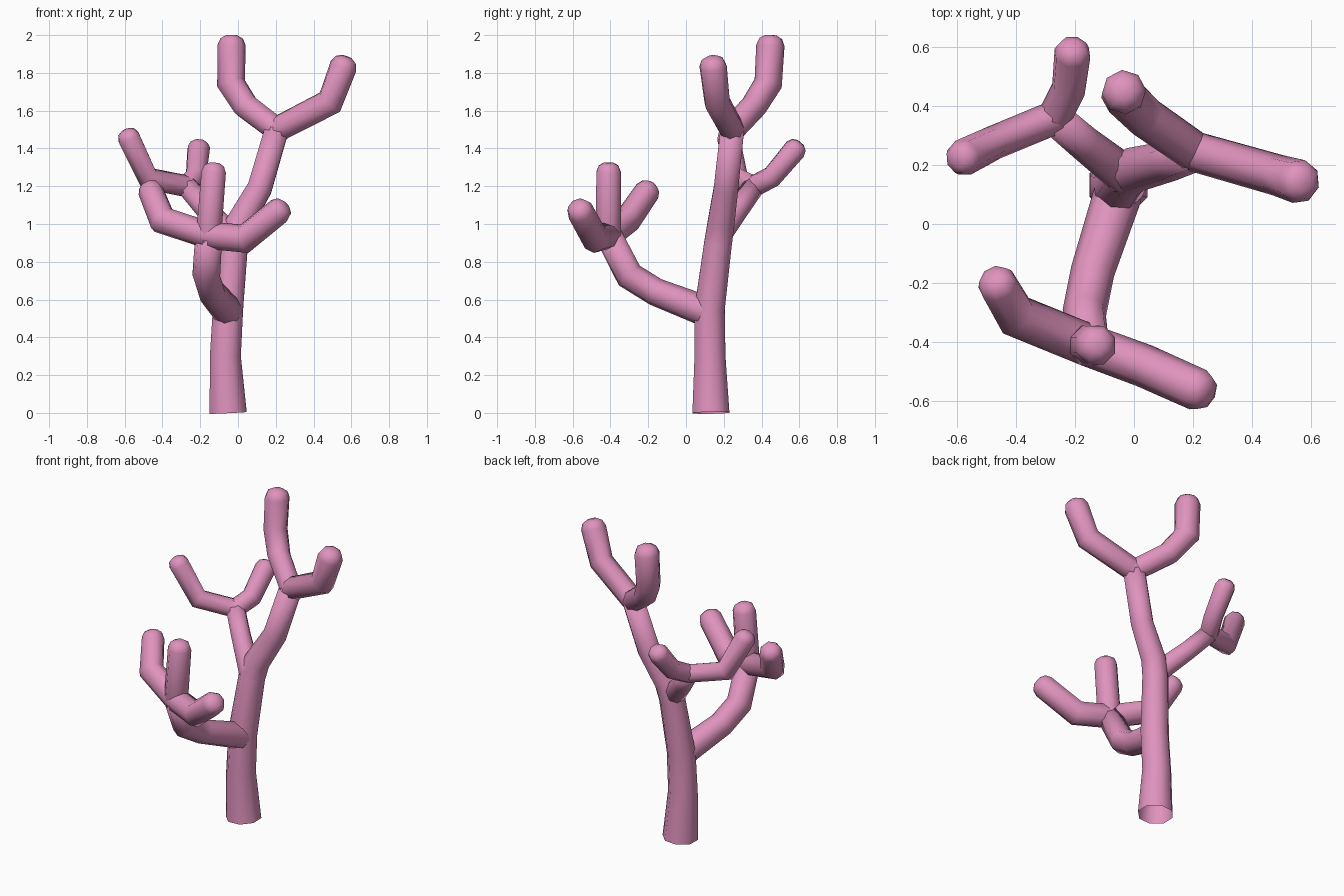
import bpy, bmesh, math
from mathutils import Vector

if "Cube" in bpy.data.objects:
    bpy.data.objects.remove(bpy.data.objects["Cube"])

SIDES = 8
pink = bpy.data.materials.new("coral pink")
pink.diffuse_color = (0.74, 0.29, 0.51, 1)
pink.use_nodes = True
pink.node_tree.nodes["Principled BSDF"].inputs["Base Color"].default_value = pink.diffuse_color


def limb(name, pts, tip=True, joint=True):
    """Eight-sided tube through (x, y, z, radius) points.
    tip: the last point is the apex of a rounded end. joint: rounded start."""
    P = [Vector(p[:3]) for p in pts]
    R = [p[3] * 1.03 for p in pts]
    n = len(P)
    rings = []                                   # centre, tangent, radius, stretch axis, stretch
    d0, d1 = (P[1] - P[0]).normalized(), (P[-1] - P[-2]).normalized()
    if joint:                                    # rounded start inside the parent limb
        rings += [(P[0] - d0 * R[0] * .85, d0, R[0] * .4, None, 1),
                  (P[0] - d0 * R[0] * .55, d0, R[0] * .8, None, 1)]
    for i in range(n - 1 if tip else n):
        a = (P[i] - P[i - 1]).normalized() if i else d0
        b = (P[i + 1] - P[i]).normalized() if i < n - 1 else d1
        t = (a + b).normalized()
        bend = b - a                             # mitre the bend
        axis = bend.normalized() if bend.length > 1e-4 else None
        rings.append((P[i], t, R[i], axis, 1 / max(t.dot(a), .7)))
    if tip:                                      # rounded end
        for back, k in ((.72, 1), (.24, .8), (0, .38)):
            rings.append((P[-1] - d1 * R[-1] * back, d1, R[-1] * k, None, 1))
    bm = bmesh.new()
    u = Vector((math.cos(.39), math.sin(.39), 0)) if abs(d0.z) > .8 else Vector((0, 0, 1))
    loops = []
    for c, t, r, axis, s in rings:
        u = (u - t * u.dot(t)).normalized()
        v = t.cross(u)
        loop = []
        for k in range(SIDES):
            ang = 2 * math.pi * k / SIDES
            o = (u * math.cos(ang) + v * math.sin(ang)) * r
            if axis:
                o += axis * o.dot(axis) * (s - 1)
            loop.append(bm.verts.new(c + o))
        loops.append(loop)
    for A, B in zip(loops, loops[1:]):
        for k in range(SIDES):
            j = (k + 1) % SIDES
            bm.faces.new((A[k], A[j], B[j], B[k]))
    bm.faces.new(loops[-1])
    if joint:
        bm.faces.new(loops[0][::-1])
    for f in bm.faces:
        f.smooth = True
    me = bpy.data.meshes.new(name)
    bm.to_mesh(me)
    bm.free()
    me.materials.append(pink)
    ob = bpy.data.objects.new(name, me)
    bpy.context.collection.objects.link(ob)


# Fork points
top_fork = (.205, .245, 1.5, .066)
back_fork = (-.27, .36, 1.2, .056)
front_fork = (-.155, -.41, .94, .07)

# Trunk, open at the foot
limb("trunk", [(-.052, .132, 0, .103), (-.067, .127, .3, .086), (-.053, .125, .55, .084),
               (-.02, .17, .9, .077), (.005, .185, 1.0, .075), (.115, .212, 1.19, .068),
               top_fork], tip=False, joint=False)

# Two top branches
limb("top_left_branch", [top_fork, (.04, .36, 1.625, .068), (-.037, .435, 1.745, .071),
                         (-.033, .45, 2.0, .073)])
limb("top_right_branch", [top_fork, (.487, .165, 1.645, .068), (.577, .138, 1.885, .073)])

# Back left stem and its two branches
limb("back_stem", [(-.03, .165, .93, .066), (-.17, .275, 1.08, .058), back_fork], tip=False)
limb("back_outer_branch", [back_fork, (-.475, .275, 1.24, .056), (-.597, .215, 1.497, .061)])
limb("back_inner_branch", [back_fork, (-.222, .455, 1.25, .056), (-.205, .607, 1.43, .061)])

# Front stem and its three branches
limb("front_stem", [(-.055, .1, .54, .08), (-.14, -.16, .64, .072), (-.168, -.3, .727, .072),
                    front_fork], tip=False)
limb("front_upright_branch", [front_fork, (-.125, -.41, 1.325, .068)])
limb("front_left_branch", [front_fork, (-.4, -.31, 1.02, .07), (-.477, -.178, 1.212, .066)])
limb("front_right_branch", [front_fork, (.035, -.48, .922, .071), (.255, -.578, 1.1, .07)])
